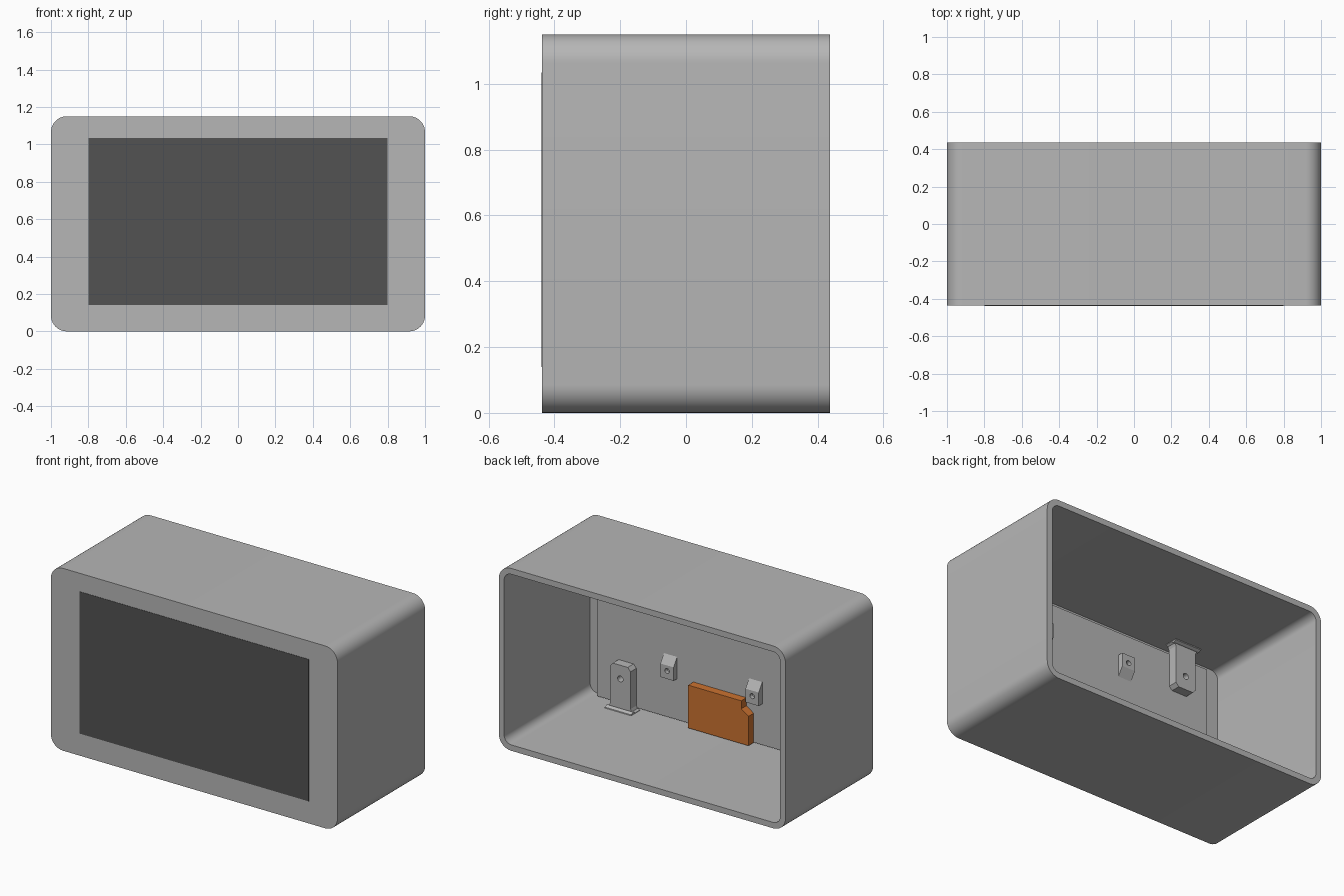
import bpy, bmesh, math
from mathutils import Vector

if "Cube" in bpy.data.objects:
    bpy.data.objects.remove(bpy.data.objects["Cube"])


def material(name, color):
    m = bpy.data.materials.new(name)
    m.diffuse_color = (*color, 1)
    m.use_nodes = True
    m.node_tree.nodes["Principled BSDF"].inputs["Base Color"].default_value = m.diffuse_color
    return m


GREY = material("case grey", (0.47, 0.47, 0.47))
DARK = material("screen dark", (0.085, 0.085, 0.085))
ORANGE = material("board orange", (0.60, 0.17, 0.03))


def finish(name, bm, mat):
    bmesh.ops.recalc_face_normals(bm, faces=bm.faces)
    me = bpy.data.meshes.new(name)
    bm.to_mesh(me)
    bm.free()
    ob = bpy.data.objects.new(name, me)
    bpy.context.collection.objects.link(ob)
    me.materials.append(mat)
    return ob


def prism(name, points, direction, mat):
    """Extrude a closed outline of 3D points along a direction."""
    bm = bmesh.new()
    face = bm.faces.new([bm.verts.new(p) for p in points])
    ext = bmesh.ops.extrude_face_region(bm, geom=[face])
    vs = [v for v in ext["geom"] if isinstance(v, bmesh.types.BMVert)]
    bmesh.ops.translate(bm, verts=vs, vec=Vector(direction))
    return finish(name, bm, mat)


def box(name, x0, x1, y0, y1, z0, z1, mat):
    pts = [(x0, y0, z0), (x1, y0, z0), (x1, y0, z1), (x0, y0, z1)]
    return prism(name, pts, (0, y1 - y0, 0), mat)


def drill(ob, x, y, z, r, depth):
    """Cut a round hole along y."""
    pts = [(x + r * math.cos(i * math.tau / 20), y - depth / 2,
            z + r * math.sin(i * math.tau / 20)) for i in range(20)]
    cutter = prism("hole_cutter", pts, (0, depth, 0), GREY)
    cutter.hide_render = True
    mod = ob.modifiers.new("hole", 'BOOLEAN')
    mod.operation = 'DIFFERENCE'
    mod.solver = 'EXACT'
    mod.object = cutter
    bpy.context.view_layer.objects.active = ob
    bpy.ops.object.modifier_apply(modifier=mod.name)
    bpy.data.objects.remove(cutter)


def rounded(hx, z0, z1, r, n=10):
    pts = []
    for cx, cz, a0 in ((hx - r, z1 - r, 0), (r - hx, z1 - r, 90),
                       (r - hx, z0 + r, 180), (hx - r, z0 + r, 270)):
        for i in range(n + 1):
            a = math.radians(a0 + 90 * i / n)
            pts.append((cx + r * math.cos(a), cz + r * math.sin(a)))
    return pts


# Case: rounded tube with a thin front wall, open at the back
T, D, H = 0.037, 0.437, 1.15
outer, inner = rounded(1, 0, H, 0.085), rounded(1 - T, T, H - T, 0.05)
bm = bmesh.new()
rings = [[bm.verts.new((x, y, z)) for x, z in prof] for prof, y in
         ((outer, -D), (outer, D), (inner, D), (inner, -0.42))]
for a, b in zip(rings, rings[1:]):
    for i in range(len(a)):
        j = (i + 1) % len(a)
        bm.faces.new((a[i], a[j], b[j], b[i]))
bm.faces.new(rings[0])
bm.faces.new(rings[-1])
case = finish("case", bm, GREY)
bpy.context.view_layer.objects.active = case
case.select_set(True)
bpy.ops.object.shade_smooth_by_angle(angle=math.radians(30))

# Screen on the front, display module behind it
box("screen", -0.8, 0.8, -D - 0.002, -D + 0.002, 0.14, 1.035, DARK)
PY = -0.36
box("display_module", -0.835, 0.872, -0.425, PY, 0.052, 1.058, GREY)

# Tall screw tabs on floor and ceiling, with flared feet
MZ = H / 2
for x in (0.67, -0.632):
    for s, label in ((1, "lower"), (-1, "upper")):
        def z(v):
            return MZ + s * (v - MZ)
        w = 0.072
        half = [(w + 0.02, 0.03), (w + 0.02, 0.04), (w + 0.007, 0.048),
                (w, 0.065), (w, 0.30), (w - 0.02, 0.322)]
        outline = half + [(-px, pz) for px, pz in reversed(half)]
        tab = prism(label + "_screw_tab",
                    [(x + px, PY - 0.005, z(pz)) for px, pz in outline],
                    (0, 0.063, 0), GREY)
        drill(tab, x, -0.3, z(0.236), 0.019, 0.09)
        # foot fillet towards the open back
        yb = PY + 0.05
        prism(label + "_tab_foot",
              [(x - w - 0.02, yb, z(0.03)), (x - w - 0.02, yb + 0.035, z(0.03)),
               (x - w - 0.02, yb + 0.03, z(0.042)), (x - w - 0.02, yb + 0.015, z(0.05)),
               (x - w - 0.02, yb, z(0.05))], (2 * w + 0.04, 0, 0), GREY)

# Small ramped board mounts on the module
for x in (0.36, -0.234):
    for s, zc, label in ((1, 0.36, "lower"), (-1, 0.862, "upper")):
        w = 0.046
        mount = prism(label + "_board_mount",
                      [(x - w, PY - 0.005, zc - s * 0.05),
                       (x - w, PY + 0.035, zc - s * 0.05),
                       (x - w, PY + 0.035, zc + s * 0.035),
                       (x - w, PY - 0.005, zc + s * 0.095)],
                      (2 * w, 0, 0), GREY)
        drill(mount, x, PY + 0.04, zc, 0.016, 0.06)

# Circuit board with a notched corner
board = [(0.2, 0.05), (0.2, 0.32), (-0.17, 0.32), (-0.17, 0.27),
         (-0.22, 0.235), (-0.22, 0.05)]
prism("circuit_board", [(x, PY, z) for x, z in board], (0, 0.052, 0), ORANGE)
